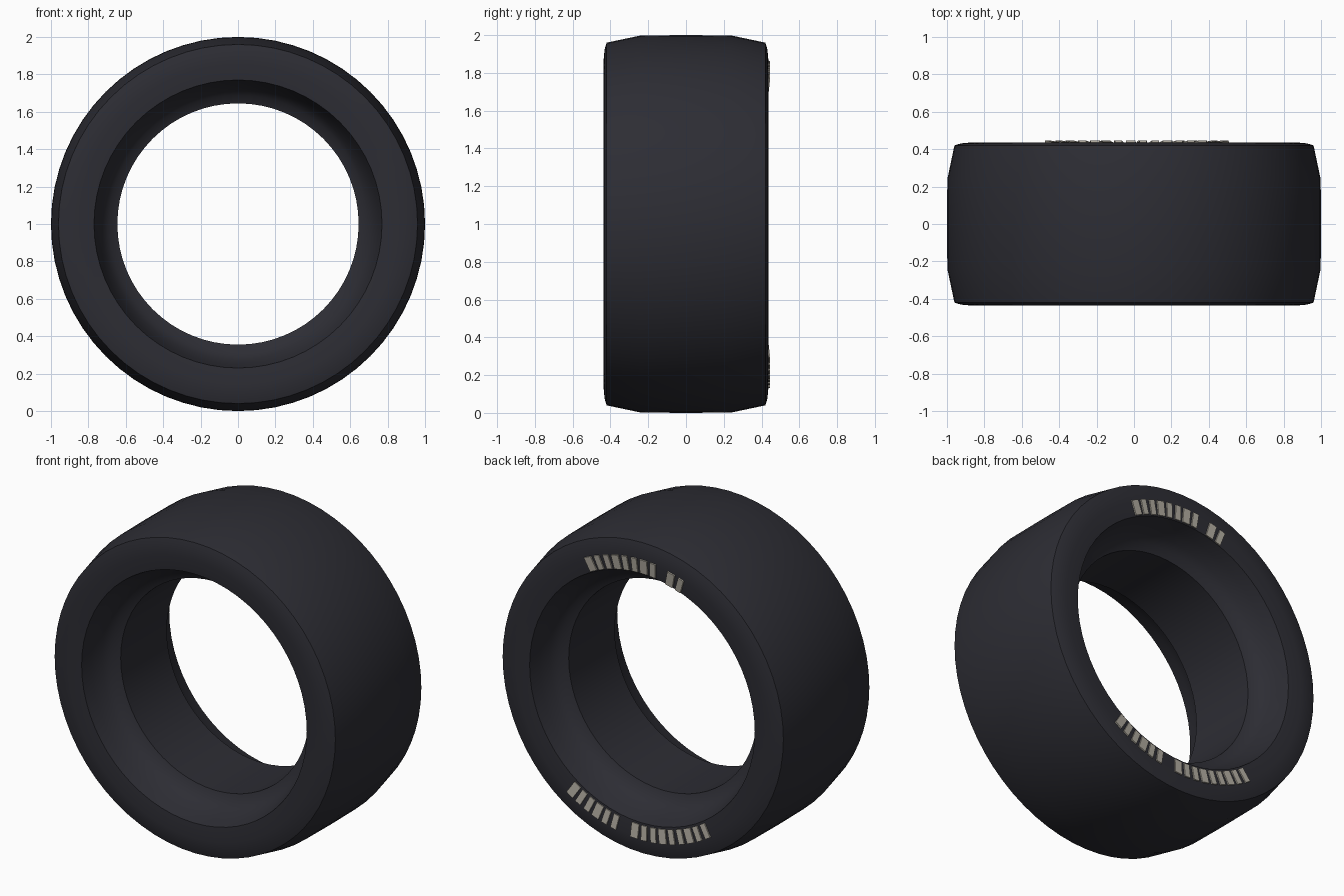
import bpy, bmesh, math
from mathutils import Matrix, Vector

if "Cube" in bpy.data.objects:
    bpy.data.objects.remove(bpy.data.objects["Cube"])


def material(name, color, rough):
    mat = bpy.data.materials.new(name)
    mat.use_nodes = True
    mat.diffuse_color = color
    bsdf = mat.node_tree.nodes["Principled BSDF"]
    bsdf.inputs["Base Color"].default_value = color
    bsdf.inputs["Roughness"].default_value = rough
    return mat


def make_object(name, bm, mat):
    bmesh.ops.recalc_face_normals(bm, faces=bm.faces)
    mesh = bpy.data.meshes.new(name)
    bm.to_mesh(mesh)
    bm.free()
    mesh.materials.append(mat)
    obj = bpy.data.objects.new(name, mesh)
    bpy.context.collection.objects.link(obj)
    return obj


rubber = material("dark rubber", (0.026, 0.026, 0.034, 1), 0.8)
paint = material("pale grey paint", (0.45, 0.42, 0.36, 1), 0.7)
CENTRE = Vector((0, 0, 1))

# Tyre: half cross-section (radius, y) mirrored across the middle, then lathed
half = [(1.0, 0.0), (0.998, 0.24), (0.96, 0.42), (0.925, 0.431), (0.86, 0.437),
        (0.77, 0.428), (0.752, 0.36), (0.725, 0.29), (0.69, 0.245), (0.645, 0.225)]
section = half + [(r, -y) for r, y in reversed(half[1:])]
SIDES = 64
bm = bmesh.new()
rings = []
for i in range(SIDES):
    a = math.tau * i / SIDES
    rings.append([bm.verts.new((r * math.cos(a), y, 1 + r * math.sin(a)))
                  for r, y in section])
for i in range(SIDES):
    here, there = rings[i], rings[(i + 1) % SIDES]
    for j in range(len(section)):
        k = (j + 1) % len(section)
        bm.faces.new((here[j], here[k], there[k], there[j]))
tyre = make_object("tyre", bm, rubber)
bpy.context.view_layer.objects.active = tyre
tyre.select_set(True)
bpy.ops.object.shade_smooth_by_angle(angle=math.radians(35))
tyre.select_set(False)

# Sidewall marks: rows of plain thin plates on the back face
# (first angle, last angle, count, mid radius)
rows = [(65, 95.5, 8, 0.82), (104, 108.7, 2, 0.815),
        (-56, -77.5, 6, 0.825), (-87, -122, 9, 0.825)]
bm = bmesh.new()
for first, last, count, radius in rows:
    for i in range(count):
        a = math.radians(first + (last - first) * i / (count - 1))
        width = 0.05 if i % 3 == 0 else 0.038
        place = (Matrix.Translation(CENTRE) @ Matrix.Rotation(-a, 4, "Y")
                 @ Matrix.Translation((radius, 0.437, 0))
                 @ Matrix.Rotation(math.radians(5.7), 4, "Z")
                 @ Matrix.Diagonal((0.088, 0.009, width, 1)))
        bmesh.ops.create_cube(bm, size=1, matrix=place)
make_object("sidewall_marks", bm, paint)
